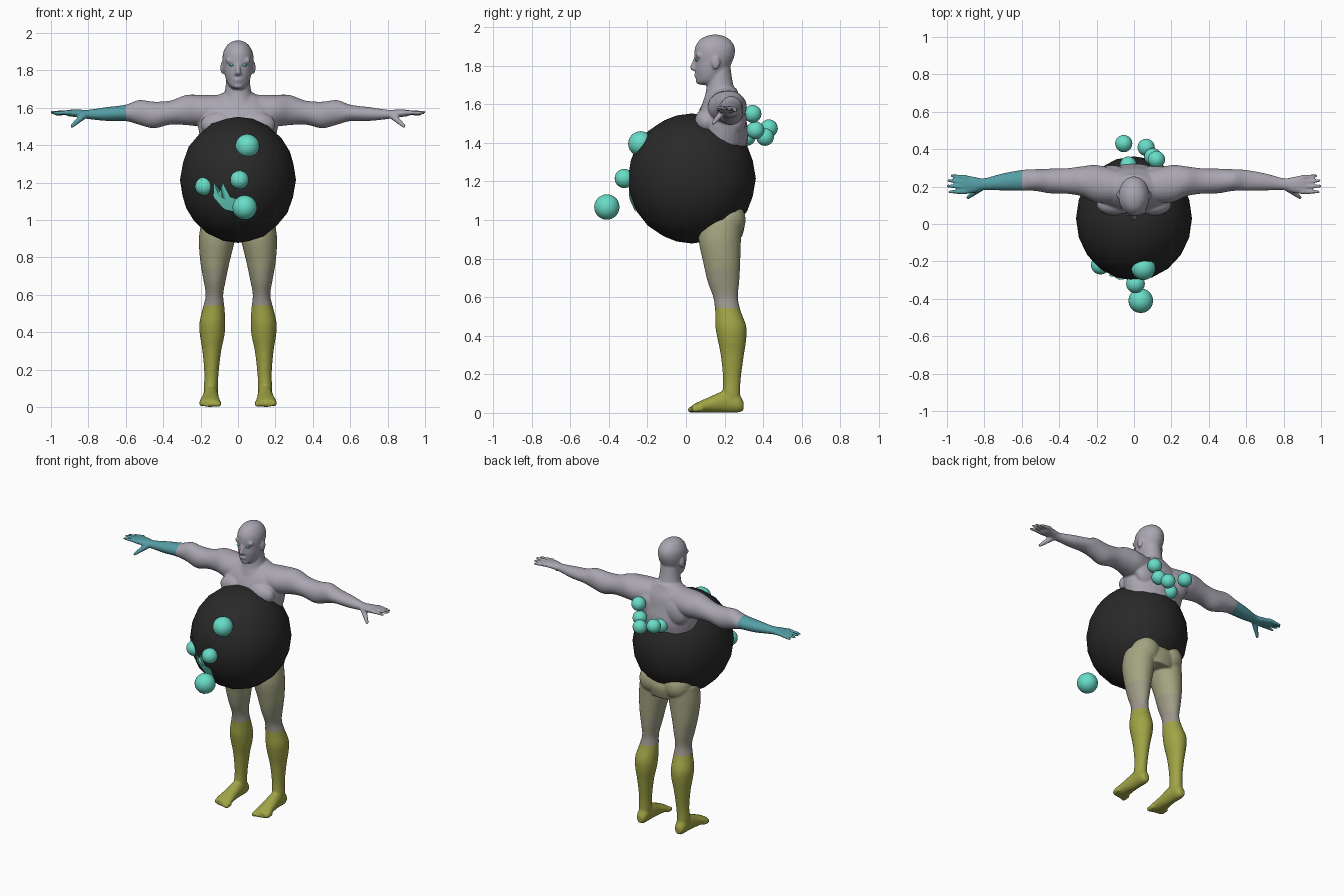
import bpy, bmesh, math
from mathutils import Vector, Matrix


def material(name, rgb):
    m = bpy.data.materials.new(name)
    m.diffuse_color = (*rgb, 1)
    return m


skin = material("grey skin", (0.40, 0.38, 0.44))
sock = material("yellow green", (0.35, 0.37, 0.06))
knee = material("warm grey", (0.33, 0.31, 0.27))
thigh_low = material("olive grey", (0.35, 0.34, 0.24))
thigh_top = material("pale olive", (0.37, 0.37, 0.22))
glove = material("blue teal", (0.09, 0.34, 0.38))
bead = material("mint teal", (0.14, 0.72, 0.58))
black = material("black", (0.022, 0.022, 0.022))


def link(name, bm, mats):
    me = bpy.data.meshes.new(name)
    bm.to_mesh(me)
    bm.free()
    for m in mats:
        me.materials.append(m)
    for p in me.polygons:
        p.use_smooth = True
    ob = bpy.data.objects.new(name, me)
    bpy.context.collection.objects.link(ob)
    return ob


def spline(rows, steps=4):
    """Catmull-Rom interpolation between section rows."""
    out = []
    for i in range(len(rows) - 1):
        a, b, c, d = (Vector(rows[min(max(k, 0), len(rows) - 1)]) for k in (i - 1, i, i + 1, i + 2))
        for s in range(steps):
            t = s / steps
            out.append(0.5 * (2 * b + (c - a) * t + (2 * a - 5 * b + 4 * c - d) * t * t
                              + (3 * b - a - 3 * c + d) * t ** 3))
    return out + [Vector(rows[-1])]


def loft(bm, axis, rows, side=1, n=28):
    """Rows are (position on axis, centre u, centre v, radius u, radius v)."""
    rings = []
    for p, cu, cv, ru, rv in spline(rows):
        ring = []
        for k in range(n):
            a = 2 * math.pi * k / n
            u, v = cu + ru * math.cos(a), cv + rv * math.sin(a)
            x, y, z = {"x": (p, u, v), "y": (u, p, v), "z": (u, v, p)}[axis]
            ring.append(bm.verts.new((x * side, y, z)))
        rings.append(ring)
    faces = [bm.faces.new(rings[0]), bm.faces.new(rings[-1][::-1])]
    for r, q in zip(rings, rings[1:]):
        for k in range(n):
            faces.append(bm.faces.new((r[k], q[k], q[k - 1], r[k - 1])))
    bmesh.ops.recalc_face_normals(bm, faces=faces)


def blob(bm, c, r, sub=3):
    m = Matrix.Translation(c) @ Matrix.Diagonal((*r, 1))
    bmesh.ops.create_icosphere(bm, subdivisions=sub, radius=1, matrix=m)


def limb(bm, a, b, ra, rb, n=9):
    """Tapered rod made from overlapping balls."""
    a, b = Vector(a), Vector(b)
    for i in range(n):
        t = i / (n - 1)
        r = ra + (rb - ra) * t
        blob(bm, a.lerp(b, t), (r, r, r), 2)


bm = bmesh.new()
# Head, neck and torso
loft(bm, "z", [(1.70, 0, .115, .025, .04), (1.715, 0, .118, .045, .062), (1.74, 0, .125, .06, .073),
               (1.78, 0, .133, .072, .087), (1.82, 0, .143, .079, .097), (1.86, 0, .148, .083, .105),
               (1.90, 0, .15, .078, .101), (1.935, 0, .15, .058, .077), (1.953, 0, .15, .034, .045),
               (1.961, 0, .15, .008, .01)])
loft(bm, "z", [(1.55, 0, .18, .12, .11), (1.62, 0, .185, .105, .095), (1.66, 0, .18, .078, .078),
               (1.72, 0, .175, .066, .066), (1.80, 0, .17, .06, .06)])
loft(bm, "z", [(.91, 0, .2, .13, .09), (.98, 0, .195, .175, .11), (1.05, 0, .185, .17, .105),
               (1.2, 0, .185, .15, .095), (1.35, 0, .185, .18, .122), (1.45, 0, .187, .205, .136),
               (1.53, 0, .183, .215, .127), (1.6, 0, .19, .2, .107), (1.65, 0, .195, .14, .08),
               (1.685, 0, .2, .07, .06)])
# Nose, brow, lips and chin
limb(bm, (0, .052, 1.84), (0, .034, 1.79), .011, .014)
blob(bm, (0, .045, 1.783), (.02, .018, .011))
blob(bm, (0, .056, 1.752), (.024, .015, .006))
blob(bm, (0, .058, 1.739), (.02, .014, .006))
blob(bm, (0, .07, 1.718), (.026, .02, .015))
limb(bm, (-.05, .068, 1.853), (.05, .068, 1.853), .016, .016, 12)

for s in (-1, 1):
    # Ear, chest, shoulder blade, buttock
    blob(bm, (s * .083, .155, 1.815), (.011, .022, .035))
    blob(bm, (s * .1, .105, 1.51), (.1, .06, .07))
    blob(bm, (s * .12, .265, 1.53), (.085, .05, .09))
    blob(bm, (s * .09, .215, 1.0), (.095, .095, .1))
    # Arm
    loft(bm, "x", [(.08, .2, 1.58, .09, .09), (.2, .215, 1.585, .1, .085), (.28, .228, 1.588, .08, .08),
                   (.36, .23, 1.575, .068, .064), (.45, .23, 1.562, .066, .071), (.53, .235, 1.576, .058, .066),
                   (.6, .233, 1.573, .056, .044), (.7, .225, 1.567, .046, .037), (.8, .213, 1.565, .032, .025),
                   (.85, .21, 1.57, .042, .021), (.9, .21, 1.572, .05, .018), (.92, .21, 1.573, .046, .013)], s)
    # Fingers and thumb
    for ya, tip, yb, zb in ((.25, .972, .258, 1.565), (.224, .99, .232, 1.572),
                            (.198, .994, .203, 1.577), (.172, .985, .172, 1.572)):
        limb(bm, (s * .90, ya, 1.575), (s * tip, yb, zb), .014, .0095)
    limb(bm, (s * .825, .19, 1.558), (s * .887, .142, 1.503), .02, .011)
    # Leg
    loft(bm, "z", [(.05, .145, .235, .036, .05), (.1, .145, .235, .038, .046), (.18, .142, .238, .038, .046),
                   (.3, .14, .24, .05, .06), (.38, .138, .238, .065, .074), (.45, .137, .232, .069, .08),
                   (.53, .13, .217, .058, .066), (.6, .126, .205, .047, .064), (.68, .125, .194, .06, .082),
                   (.78, .123, .185, .079, .096), (.9, .112, .175, .097, .11), (1.0, .1, .18, .095, .11)], s)
    # Foot and toes
    loft(bm, "y", [(.298, .145, .035, .02, .022), (.27, .145, .05, .036, .048), (.2, .145, .058, .04, .056),
                   (.12, .148, .042, .047, .04), (.06, .15, .028, .056, .027), (.03, .15, .02, .05, .019)], s)
    for i in range(5):
        x, y = s * (.105 + .0225 * i), .024 + .006 * i
        limb(bm, (x, y + .03, .02), (x, y, .016), .017 - .001 * i, .016 - .001 * i, 4)

# Fuse the figure into one smooth skin
body = link("body", bm, [])
mod = body.modifiers.new("fuse", "REMESH")
mod.mode = "VOXEL"
mod.voxel_size = 0.0062
mod = body.modifiers.new("soften", "SMOOTH")
mod.factor = 0.5
mod.iterations = 5
deps = bpy.context.evaluated_depsgraph_get()
fused = bpy.data.meshes.new_from_object(body.evaluated_get(deps))
body.modifiers.clear()
body.data = fused
fused.materials.clear()
for m in (skin, sock, knee, thigh_low, thigh_top, glove):
    fused.materials.append(m)
for p in fused.polygons:
    c = p.center
    p.use_smooth = True
    if c.x < -.6:
        p.material_index = 5
    else:
        p.material_index = next((i for i, top in ((1, .54), (2, .62), (3, .74), (4, 1.08)) if c.z < top), 0)

# Eyes
bm = bmesh.new()
for s in (-1, 1):
    blob(bm, (s * .034, .058, 1.829), (.014, .012, .007))
link("eyes", bm, [bead])

# Big ball around the waist
C, R = Vector((0, .03, 1.215)), Vector((.31, .332, .337))
bm = bmesh.new()
blob(bm, C, R, 3)
link("belly_ball", bm, [black])

# Small balls at front and back
for i, (x, y, z, r) in enumerate(((.05, -.235, 1.395, .065), (-.18, -.22, 1.18, .05), (.008, -.32, 1.215, .05),
                                  (.036, -.41, 1.067, .066), (.12, .345, 1.55, .046), (.1, .36, 1.465, .046),
                                  (.065, .41, 1.43, .046), (-.055, .43, 1.475, .046), (-.03, .315, 1.43, .046))):
    bm = bmesh.new()
    blob(bm, (x, y, z), (r, r, r), 3)
    link(f"small_ball_{i + 1}", bm, [bead])

# Jagged patch on the front of the ball
bm = bmesh.new()
outline = [(-.06, 1.1), (-.13, 1.2), (-.105, 1.14), (-.08, 1.2), (-.045, 1.125), (0, 1.11),
           (0, 1.04), (-.07, 1.055), (-.13, 1.12)]
vs = []
for x, z in outline:
    u, w = x / R.x, (z - C.z) / R.z
    vs.append(bm.verts.new((x, C.y - R.y * math.sqrt(1 - u * u - w * w) - .008, z)))
for a, b in zip(vs[1:], vs[2:] + vs[1:2]):
    bm.faces.new((vs[0], b, a))
bmesh.ops.recalc_face_normals(bm, faces=bm.faces)
if sum(f.normal.y for f in bm.faces) > 0:
    bmesh.ops.reverse_faces(bm, faces=bm.faces)
link("front_patch", bm, [bead])
